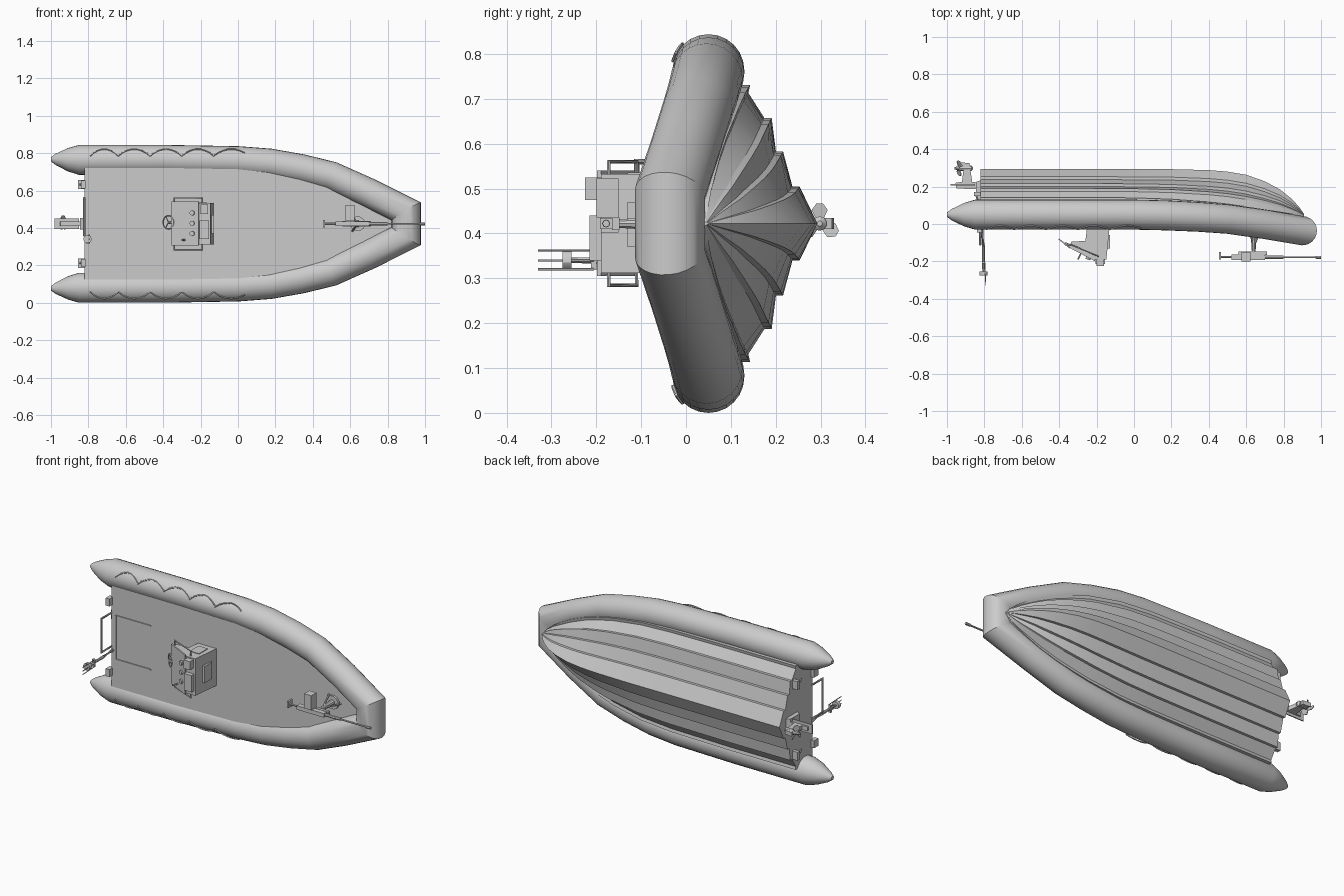
import bpy, bmesh, math
from mathutils import Vector

if "Cube" in bpy.data.objects:
    bpy.data.objects.remove(bpy.data.objects["Cube"])

ZC = 0.422  # height of the boat's centreline (it lies on its side, deck facing -y)
grey = bpy.data.materials.new("light_grey")
grey.diffuse_color = (0.6, 0.6, 0.6, 1)
grey.use_nodes = True
grey.node_tree.nodes["Principled BSDF"].inputs["Base Color"].default_value = grey.diffuse_color


def finish(name, bm, angle=30):
    bmesh.ops.recalc_face_normals(bm, faces=bm.faces)
    me = bpy.data.meshes.new(name)
    bm.to_mesh(me)
    bm.free()
    ob = bpy.data.objects.new(name, me)
    bpy.context.collection.objects.link(ob)
    me.materials.append(grey)
    bpy.ops.object.select_all(action='DESELECT')
    ob.select_set(True)
    bpy.context.view_layer.objects.active = ob
    bpy.ops.object.shade_smooth_by_angle(angle=math.radians(angle))
    return ob


def loft(name, rings, angle=30):
    bm = bmesh.new()
    vs = [[bm.verts.new(p) for p in r] for r in rings]
    n = len(rings[0])
    for a, b in zip(vs, vs[1:]):
        for i in range(n):
            bm.faces.new((a[i], a[(i + 1) % n], b[(i + 1) % n], b[i]))
    bm.faces.new(vs[0])
    bm.faces.new(vs[-1])
    return finish(name, bm, angle)


def sweep(name, path, radii, n=8, up=(0, -1, 0.001), angle=30):
    """Round tube along a path with mitred corners."""
    pts = [Vector(p) for p in path]
    radii = radii if isinstance(radii, list) else [radii] * len(pts)
    rings = []
    for i, p in enumerate(pts):
        d0 = (p - pts[max(i - 1, 0)]).normalized() if i else (pts[1] - p).normalized()
        d1 = (pts[i + 1] - p).normalized() if i < len(pts) - 1 else d0
        t = (d0 + d1).normalized()
        u = Vector(up)
        side = t.cross(u)
        if side.length < 0.05:
            side = t.cross(Vector((1, 0, 0.3)))
        side.normalize()
        v = side.cross(t).normalized()
        bend = d1 - d0
        k = 1 / max(0.5, t.dot(d0)) - 1
        ring = []
        for j in range(n):
            a = 2 * math.pi * j / n
            o = side * math.cos(a) + v * math.sin(a)
            if bend.length > 1e-4:
                b = bend.normalized()
                o = o + b * (o.dot(b) * k)
            ring.append(p + o * radii[i])
        rings.append(ring)
    return loft(name, rings, angle)


def prism(name, outline, z0, z1):
    """Profile in x and y, extruded along z."""
    return loft(name, [[(x, y, z) for x, y in outline] for z in (z0, z1)])


def box(name, x0, x1, y0, y1, z0, z1):
    return prism(name, [(x0, y0), (x1, y0), (x1, y1), (x0, y1)], z0, z1)


def ring(name, c, r, thick, tilt):
    bm = bmesh.new()
    R, n, m = [], 20, 6
    for i in range(n):
        a = 2 * math.pi * i / n
        row = []
        for j in range(m):
            b = 2 * math.pi * j / m
            q = r + thick * math.cos(b)
            x, z, y = q * math.cos(a), q * math.sin(a), thick * math.sin(b)
            row.append(bm.verts.new((c[0] + x * math.cos(tilt) - y * math.sin(tilt),
                                     c[1] + x * math.sin(tilt) + y * math.cos(tilt), c[2] + z)))
        R.append(row)
    for i in range(n):
        for j in range(m):
            a, b = R[i], R[(i + 1) % n]
            bm.faces.new((a[j], a[(j + 1) % m], b[(j + 1) % m], b[j]))
    finish(name, bm, 60)


# Inflatable collar: stern cones, sides and blunt bow in one sweep
half = [(-1.0, .05, .345, .012), (-.975, .05, .345, .03), (-.91, .05, .343, .062),
        (-.85, .05, .342, .08), (-.4, .05, .342, .08), (.0, .05, .335, .08),
        (.17, .046, .322, .08), (.34, .038, .293, .079), (.5, .026, .255, .078),
        (.7, -.002, .166, .078), (.9, -.036, .066, .078)]
collar = half + [(x, y, -w, r) for x, y, w, r in reversed(half)]
sweep("inflatable_collar", [(x, y, ZC + w) for x, y, w, r in collar],
      [c[3] for c in collar], 24)

# Stepped V hull: x, half width, chine y, keel y
stations = [(-.82, .305, .143, .293), (-.4, .305, .143, .293), (0, .3, .14, .293),
            (.2, .288, .133, .293), (.4, .255, .118, .288), (.5, .228, .107, .28),
            (.6, .195, .093, .263), (.7, .152, .078, .228), (.78, .108, .066, .185),
            (.84, .07, .056, .137), (.88, .038, .05, .095), (.91, .004, .044, .052)]
rings = []
for x, c, cy, ky in stations:
    s = min(1, (ky - cy) / .15)
    side = [(c, -.01), (c, cy - .02 * s), (c + .004 * s, cy - .02 * s), (c + .004 * s, cy)]
    side.append((c - .014 * s * min(1, c / .1), cy - .004 * s))
    for f, fy in ((.23, .32), (.475, .49), (.73, .735)):
        w, y = c * (1 - f), cy + (ky - cy) * fy
        side += [(w, y - .016 * s), (w, y)]
    rings.append([(x, y, ZC + w) for w, y in side] + [(x, ky, ZC)]
                 + [(x, y, ZC - w) for w, y in reversed(side)])
loft("hull", rings, 20)

# Deck plate over the hull
edge = [(x, c) for x, c, _, _ in stations if x < .87]
outline = [(x, ZC + c) for x, c in edge] + [(x, ZC - c) for x, c in reversed(edge)]
loft("deck", [[(x, y, z) for x, z in outline] for y in (-.017, -.008)])

# Deck hatch rails, grab ropes, trim tabs and stern cleats on both sides
for s, tag in ((1, "left"), (-1, "right")):
    z = ZC + s * .13
    box("deck_rail_" + tag, -.79, -.56, -.023, -.015, z - .003, z + .003)
    nodes = [-.79, -.64, -.47, -.30, -.13, .06]
    rope = []
    for a, b in zip(nodes, nodes[1:]):
        for i in range(8):
            t = i / 8
            w = .364 + .036 * math.sin(math.pi * t) ** .8
            rope.append((a + (b - a) * t, .05 - math.sqrt(.082 ** 2 - (w - .342) ** 2), ZC + s * w))
    sweep("grab_rope_" + tag, rope, .004, 5)
    z = ZC + s * .21
    box("trim_tab_" + tag, -.855, -.815, .15, .172, z - .025, z + .025)
    box("stern_cleat_" + tag, -.84, -.815, -.045, -.005, z - .022, z + .022)
    sweep("tab_ram_" + tag, [(-.82, .09, z), (-.845, .155, z)], .006, 6)
    # Console handrails
    z = ZC + s * .138
    zi = ZC + s * .105
    sweep("console_handrail_" + tag, [(-.34, -.11, zi), (-.34, -.11, z), (-.19, -.172, z),
                                      (-.19, -.172, zi)], .004, 6)

box("deck_crossbar", -.793, -.787, -.023, -.015, ZC - .13, ZC + .13)

# Steering console
prism("console", [(-.25, -.012), (-.13, -.012), (-.148, -.19), (-.21, -.19), (-.345, -.12),
                  (-.335, -.095), (-.26, -.09)], .312, .532)
prism("console_lip", [(-.355, -.122), (-.21, -.198), (-.208, -.19), (-.35, -.114)], .305, .54)
box("console_top_unit", -.205, -.155, -.215, -.188, .34, .44)
box("console_screen", -.2, -.16, -.225, -.188, .475, .525)
box("console_door", -.225, -.165, -.13, -.05, .53, .536)
box("console_front_panel", -.15, -.128, -.13, -.06, .37, .47)
sweep("steering_column", [(-.3, -.13, .43), (-.37, -.105, .43)], .008, 8)
ring("steering_wheel", (-.372, -.104, .43), .036, .004, math.radians(-38))
for k in range(3):
    a = 2 * math.pi * k / 3
    sweep("wheel_spoke_%d" % k, [(-.372, -.104, .43),
          (-.372 + .034 * math.cos(a) * .79, -.104 - .034 * math.cos(a) * .61,
           .43 + .034 * math.sin(a))], .003, 5)
for k, z in enumerate((.37, .425, .48)):
    sweep("gauge_%d" % k, [(-.24, -.17, z), (-.247, -.19, z)], .013, 12)
sweep("throttle_lever", [(-.28, -.15, .335), (-.3, -.19, .335)], .005, 6)

# Stern frame and antenna mast
sweep("stern_frame", [(-.822, -.01, .56), (-.822, -.11, .56), (-.822, -.11, .36),
                      (-.822, -.01, .36)], .006, 8)
sweep("antenna_mast", [(-.815, -.01, .34), (-.805, -.12, .34), (-.805, -.27, .34)],
      [.011, .009, .006], 8)
sweep("antenna_disc", [(-.805, -.255, .34), (-.805, -.275, .34)], .022, 12)
box("antenna_bar", -.812, -.798, -.212, -.2, .318, .362)
for k, z in enumerate((.32, .34, .362)):
    sweep("antenna_rod_%d" % k, [(-.797, -.205, z), (-.792, -.33, z)], .0025, 5)

# Stern drive with propeller
prism("drive_bracket", [(-.815, .12), (-.845, .14), (-.845, .225), (-.815, .235)],
      ZC - .03, ZC + .03)
prism("drive_leg", [(-.815, .185), (-.95, .19), (-.955, .22), (-.92, .225), (-.91, .3),
                    (-.93, .33), (-.88, .325), (-.865, .225), (-.815, .22)], ZC - .012, ZC + .012)
box("drive_plate", -.98, -.85, .207, .213, ZC - .028, ZC + .028)
sweep("propeller_hub", [(-.86, .298, ZC), (-.87, .298, ZC), (-.93, .298, ZC), (-.96, .298, ZC)],
      [.006, .016, .014, .006], 10)
for k in range(3):
    a = 2 * math.pi * k / 3
    u, v = Vector((0, math.sin(a), math.cos(a))), Vector((.012, math.cos(a) * .018, -math.sin(a) * .018))
    c = Vector((-.935, .298, ZC))
    blade = [c + u * r + v * f for r, f in ((.008, -.4), (.03, -1), (.045, -.4), (.045, .4),
                                            (.03, 1), (.008, .4))]
    loft("propeller_blade_%d" % k, [[p + Vector((d, 0, 0)) for p in blade] for d in (-.002, .002)])

# Bow pedestal with swivel mount and long barrel
sweep("mount_base", [(.64, -.01, ZC), (.64, -.03, ZC)], .04, 12)
sweep("mount_post", [(.64, -.02, ZC), (.64, -.15, ZC)], [.018, .01], 10)
for k, (dx, dz) in enumerate(((.05, 0), (-.03, .04), (-.03, -.04))):
    sweep("mount_leg_%d" % k, [(.64 + dx, -.012, ZC + dz), (.64, -.12, ZC)], .005, 6)
box("mount_cradle", .56, .71, -.165, -.148, ZC - .014, ZC + .014)
box("mount_body", .52, .7, -.192, -.162, ZC - .012, ZC + .012)
box("mount_side_box", .575, .622, -.2, -.15, ZC + .014, ZC + .1)
sweep("mount_grip", [(.53, -.178, ZC), (.455, -.175, ZC)], .006, 6)
box("mount_grip_bar", .455, .465, -.19, -.15, ZC - .02, ZC + .02)
sweep("barrel_sleeve", [(.69, -.178, ZC), (.8, -.178, ZC)], .009, 8)
sweep("barrel", [(.79, -.178, ZC), (.97, -.178, ZC), (.972, -.178, ZC), (1.0, -.178, ZC)],
      [.005, .005, .008, .008], 8)
